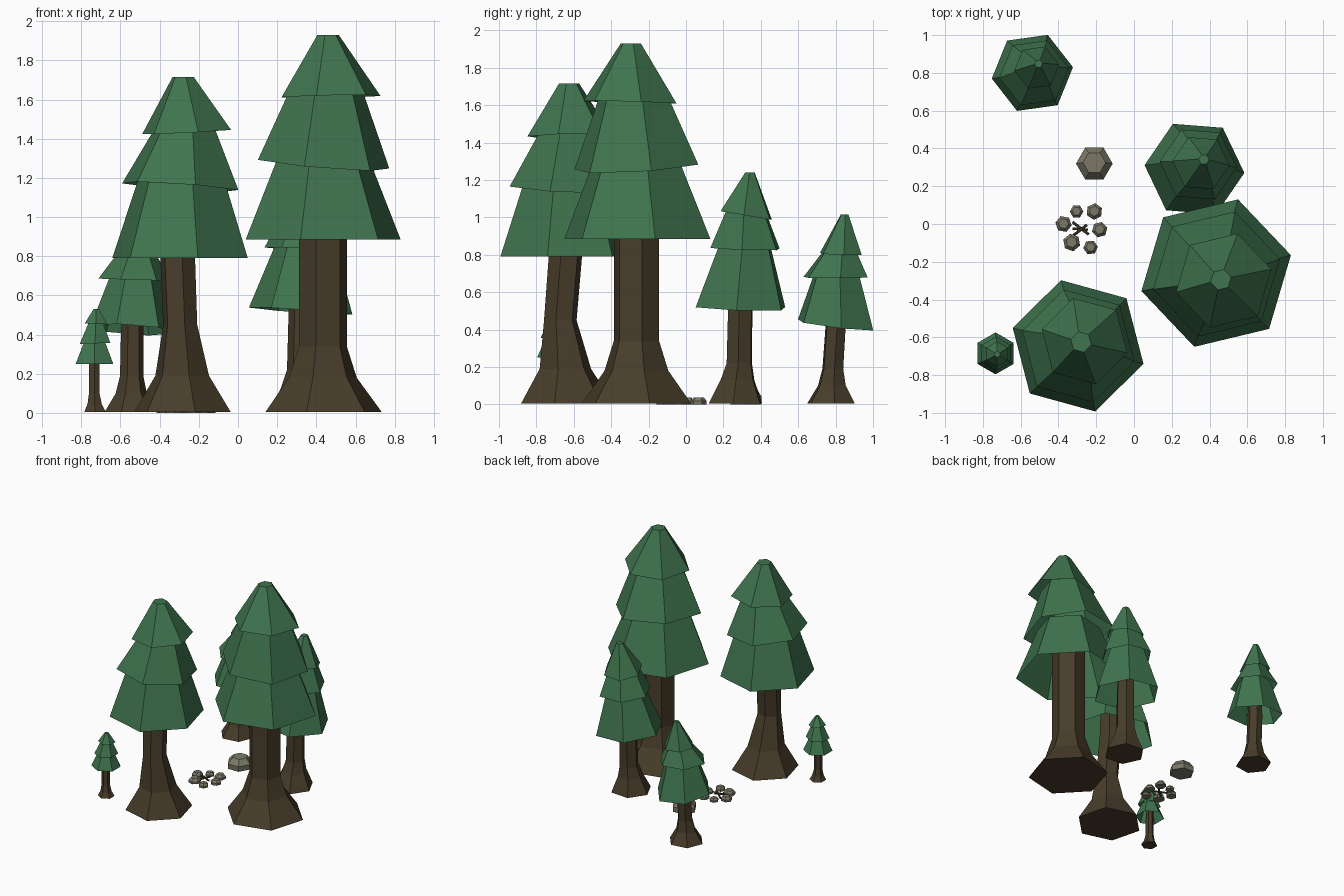
import bpy, bmesh, math


def material(name, rgb):
    m = bpy.data.materials.new(name)
    m.diffuse_color = (*rgb, 1)
    return m


GREEN = material("pine green", (0.050, 0.175, 0.077))
BROWN = material("bark brown", (0.064, 0.046, 0.023))
GREY = material("stone grey", (0.200, 0.190, 0.135))


def loft(name, mat, rings, turn, cap_bottom=True, cap_top=True, tilt=(0, 0), sides=6):
    """Skin a stack of polygon rings (x, y, z, radius); tilt slopes the first ring."""
    bm = bmesh.new()
    loops = []
    for k, (x, y, z, r) in enumerate(rings):
        loop = []
        for i in range(sides):
            a = math.radians(turn) + math.tau * i / sides
            dx, dy = r * math.cos(a), r * math.sin(a)
            dz = dx * tilt[0] + dy * tilt[1] if k == 0 else 0
            loop.append(bm.verts.new((x + dx, y + dy, z + dz)))
        loops.append(loop)
    for a, b in zip(loops, loops[1:]):
        for i in range(sides):
            j = (i + 1) % sides
            bm.faces.new((a[i], a[j], b[j], b[i]))
    if cap_bottom:
        bm.faces.new(loops[0][::-1])
    if cap_top:
        bm.faces.new(loops[-1])
    me = bpy.data.meshes.new(name)
    bm.to_mesh(me)
    bm.free()
    me.materials.append(mat)
    ob = bpy.data.objects.new(name, me)
    bpy.context.collection.objects.link(ob)
    return ob


def tree(name, turn, trunk, tiers):
    """Flared trunk plus hollow skirts: (x, y, z, r, top z, top r, top x, top y, tilt)."""
    loft(name + "_trunk", BROWN, trunk, turn)
    for n, (x, y, z, r, z2, r2, x2, y2, tilt) in enumerate(tiers):
        loft(f"{name}_foliage_{n + 1}", GREEN, [(x, y, z, r), (x2, y2, z2, r2)],
             turn, cap_bottom=False, cap_top=n == len(tiers) - 1, tilt=tilt)


# Tallest tree, front right
tree("tall_tree", 13.5,
     [(.437, -.265, .005, .305), (.433, -.265, .18, .178), (.433, -.265, .34, .126),
      (.433, -.265, 1.2, .126)],
     [(.435, -.26, .885, .407, 1.30, .24, .435, -.265, (0, 0)),
      (.437, -.265, 1.27, .345, 1.65, .19, .45, -.28, (-.08, .06)),
      (.475, -.30, 1.615, .26, 1.93, .056, .46, -.295, (.02, -.03))])

# Second tree, front left, with a bent trunk
tree("bent_tree", -15.4,
     [(-.283, -.635, .005, .255), (-.285, -.645, .19, .142), (-.295, -.672, .45, .09),
      (-.308, -.645, .79, .092), (-.30, -.64, 1.1, .08)],
     [(-.296, -.645, .79, .359, 1.20, .225, -.29, -.645, (0, 0)),
      (-.295, -.645, 1.155, .308, 1.47, .15, -.27, -.63, (-.07, -.05)),
      (-.262, -.62, 1.435, .235, 1.715, .056, -.28, -.625, (.05, .02))])

# Medium tree, back right
tree("medium_tree", -4.5,
     [(.32, .265, .005, .158), (.32, .275, .13, .10), (.325, .285, .22, .075),
      (.33, .29, .51, .072), (.33, .30, .75, .065)],
     [(.32, .291, .52, .265, .87, .145, .34, .315, (-.07, -.03)),
      (.34, .315, .835, .205, 1.06, .105, .355, .32, (-.05, -.03)),
      (.355, .322, 1.01, .152, 1.24, .028, .37, .342, (0, -.17))])

# Small tree, back left
tree("small_tree", 8,
     [(-.545, .775, .005, .137), (-.545, .78, .10, .08), (-.543, .785, .19, .06),
      (-.54, .80, .42, .058), (-.535, .805, .6, .05)],
     [(-.538, .80, .425, .217, .71, .125, -.525, .805, (-.07, -.12)),
      (-.53, .80, .68, .185, .84, .082, -.515, .825, (-.03, 0)),
      (-.515, .828, .805, .12, 1.015, .022, -.505, .848, (-.05, -.03))])

# Sapling, front left
tree("sapling", 30,
     [(-.73, -.688, .005, .063), (-.732, -.688, .045, .042), (-.734, -.688, .1, .031),
      (-.734, -.688, .32, .03)],
     [(-.733, -.685, .25, .111, .37, .058, -.732, -.686, (0, 0)),
      (-.73, -.687, .355, .09, .47, .038, -.726, -.688, (.04, 0)),
      (-.725, -.688, .455, .066, .53, .016, -.724, -.69, (-.04, 0))])


def stone(name, x, y, r, h, turn):
    loft(name, GREY, [(x, y, 0, r * .97), (x, y, h * .5, r), (x, y + r * .05, h, r * .62)], turn)


# Boulder and ring of campfire stones
stone("boulder", -.21, .32, .097, .085, 0)
for n, (x, y, r) in enumerate([(-.304, .066, .036), (-.21, .066, .044), (-.373, 0, .044),
                               (-.182, -.03, .042), (-.33, -.098, .047), (-.23, -.124, .039)]):
    stone(f"fire_stone_{n + 1}", x, y, r, r * .85, 25 * n)


# Crossed firewood sticks
def stick(name, p, q, r):
    ob = loft(name, BROWN, [(0, 0, 0, r), (0, 0, 1, r)], 0, sides=5)
    dx, dy, dz = (b - a for a, b in zip(p, q))
    flat = math.hypot(dx, dy)
    ob.location = p
    ob.scale = (1, 1, math.hypot(flat, dz))
    ob.rotation_euler = (0, math.atan2(flat, dz), math.atan2(dy, dx))


stick("firewood_1", (-.325, .01, .008), (-.24, -.055, .022), .008)
stick("firewood_2", (-.32, -.06, .008), (-.25, -.005, .03), .008)
stick("firewood_3", (-.245, -.03, .008), (-.325, -.025, .025), .007)
